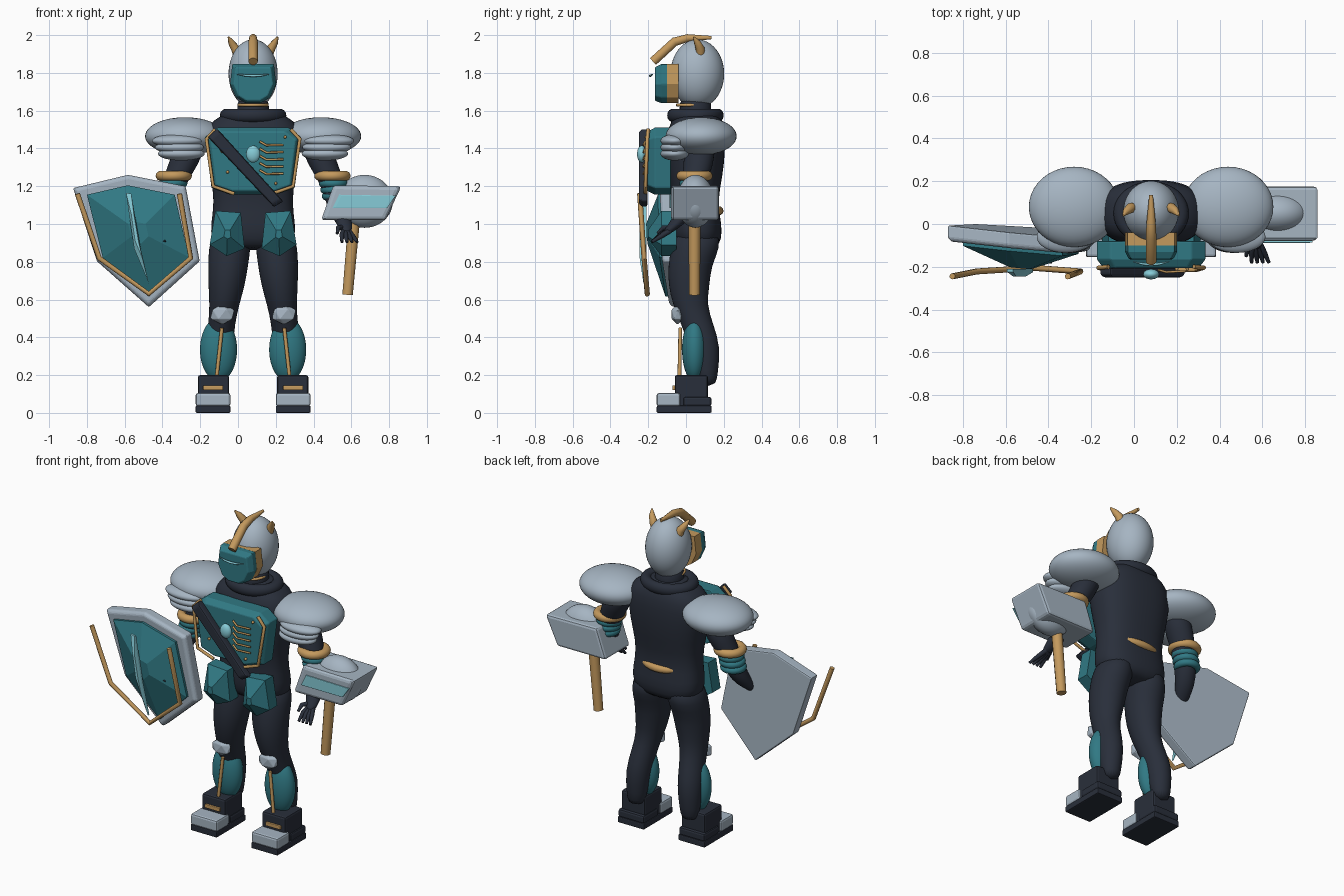
import bpy, bmesh, math
from mathutils import Vector, Matrix

if "Cube" in bpy.data.objects:
    bpy.data.objects.remove(bpy.data.objects["Cube"])

MID = 0.08  # x of the body's own centre line


def material(name, *rgb):
    m = bpy.data.materials.new(name)
    m.use_nodes = True
    m.diffuse_color = (*rgb, 1)
    m.node_tree.nodes["Principled BSDF"].inputs["Base Color"].default_value = (*rgb, 1)
    return m


TEAL = material("teal armour", 0.03, 0.19, 0.23)
GREY = material("pale steel", 0.38, 0.46, 0.54)
DARK = material("dark undersuit", 0.022, 0.028, 0.043)
GOLD = material("gold trim", 0.55, 0.32, 0.11)
CYAN = material("light cyan", 0.24, 0.6, 0.68)


def finish(name, mat, bm, smooth=False, bevel=0):
    bmesh.ops.recalc_face_normals(bm, faces=bm.faces)
    for face in bm.faces:
        face.smooth = smooth
    mesh = bpy.data.meshes.new(name)
    bm.to_mesh(mesh)
    bm.free()
    mesh.materials.append(mat)
    obj = bpy.data.objects.new(name, mesh)
    bpy.context.collection.objects.link(obj)
    if bevel:
        mod = obj.modifiers.new("soft edges", "BEVEL")
        mod.width, mod.segments = bevel, 2
    return obj


def skin_rings(bm, rings):
    """Join equal rings of points with quads and cap both ends."""
    rows = [[bm.verts.new(p) for p in ring] for ring in rings]
    n = len(rows[0])
    for a, b in zip(rows, rows[1:]):
        for i in range(n):
            j = (i + 1) % n
            bm.faces.new((a[i], a[j], b[j], b[i]))
    bm.faces.new(rows[0])
    bm.faces.new(rows[-1])


def ellipsoid(name, mat, centre, radii):
    bm = bmesh.new()
    bmesh.ops.create_uvsphere(bm, u_segments=40, v_segments=24, radius=1)
    bm.transform(Matrix.Translation(centre) @ Matrix.Diagonal((*radii, 1)))
    return finish(name, mat, bm, smooth=True)


def box(name, mat, centre, size, bevel=0.012):
    bm = bmesh.new()
    bmesh.ops.create_cube(bm, size=1)
    bm.transform(Matrix.Translation(centre) @ Matrix.Diagonal((*size, 1)))
    return finish(name, mat, bm, bevel=bevel)


def ring(name, mat, centre, major, minor, squash=1):
    bpy.ops.mesh.primitive_torus_add(location=centre, major_radius=major, minor_radius=minor,
                                     major_segments=40, minor_segments=14)
    obj = bpy.context.object
    obj.name, obj.scale.y = name, squash
    obj.data.materials.append(mat)
    bpy.ops.object.shade_smooth()


def loft(name, mat, sections, power=2.0):
    """Horizontal rounded sections, each x, y, z, x radius, y radius."""
    def bend(v):
        return math.copysign(abs(v) ** (2 / power), v)
    angles = [math.tau * i / 28 for i in range(28)]
    bm = bmesh.new()
    skin_rings(bm, [[(x + rx * bend(math.cos(a)), y + ry * bend(math.sin(a)), z) for a in angles]
                    for x, y, z, rx, ry in sections])
    obj = finish(name, mat, bm, smooth=True)
    mod = obj.modifiers.new("smooth form", "SUBSURF")
    mod.levels = mod.render_levels = 1


def slab(name, mat, outline, back, rim, crown, shrink=0.9, lean=(0, 0), bevel=0):
    """Front-facing plate whose face rises from the rim to a smaller crown."""
    mid = sum((Vector(p) for p in outline), Vector((0, 0))) / len(outline)
    rows = []
    for y, scale in ((back, 1), (rim, 1), (crown, shrink)):
        flat = [mid + (Vector(p) - mid) * scale for p in outline]
        rows.append([(p.x, y + (p - mid).dot(Vector(lean)), p.y) for p in flat])
    bm = bmesh.new()
    skin_rings(bm, rows)
    return finish(name, mat, bm, bevel=bevel)


def tube(name, mat, points, radii):
    curve = bpy.data.curves.new(name, "CURVE")
    curve.dimensions, curve.bevel_depth, curve.bevel_resolution = "3D", 1, 3
    curve.use_fill_caps = True
    line = curve.splines.new("POLY")
    line.points.add(len(points) - 1)
    for i, (point, co) in enumerate(zip(line.points, points)):
        point.co = (*co, 1)
        point.radius = radii[i] if isinstance(radii, (list, tuple)) else radii
    obj = bpy.data.objects.new(name, curve)
    bpy.context.collection.objects.link(obj)
    bpy.ops.object.select_all(action="DESELECT")
    obj.select_set(True)
    bpy.context.view_layer.objects.active = obj
    obj.data.materials.append(mat)
    bpy.ops.object.convert(target="MESH")
    bpy.ops.object.shade_smooth_by_angle(angle=math.radians(50))


def both(half):
    """Close a half outline (offset, height) by mirroring on the centre line."""
    return [(MID + d, z) for d, z in half] + [(MID - d, z) for d, z in reversed(half)]


# Torso, collar and belt
loft("torso", DARK, [(MID, y, z, rx, ry) for z, rx, y, ry in (
    (1.61, .09, .06, .09), (1.57, .18, .06, .12), (1.52, .25, .055, .15), (1.4, .255, .05, .16),
    (1.25, .225, .05, .145), (1.12, .205, .05, .115), (1, .225, .055, .135),
    (.92, .225, .06, .13), (.86, .16, .06, .1))], power=2.5)
ring("collar", DARK, (MID, .05, 1.575), .14, .036, .85)
loft("neck", DARK, [(MID, .05, z, .085, .085) for z in (1.5, 1.6, 1.68)])
ring("neck_chain", GOLD, (MID, .03, 1.63), .075, .008)
tube("back_belt", GOLD, [(MID + .17 * math.sin(a), .04 + .135 * math.cos(a), 1.1 - .03 * math.cos(a))
                         for a in (k * .2 for k in range(-6, 7))],
     [.008 + .016 * math.cos(k * .25) for k in range(-6, 7)])

# Head, mask and horns
ellipsoid("helmet", GREY, (MID, .06, 1.795), (.13, .142, .182))
mask = both([(.11, 1.847), (.122, 1.74), (.09, 1.67), (.04, 1.64)])
slab("mask_frame", GOLD, mask, -.04, -.1, -.1, .98)
slab("mask", TEAL, mask, -.095, -.13, -.165, .85, bevel=.006)
tube("visor_slit", CYAN, [(MID + d, -.19 + d * d * 2, 1.785 + d * d) for d in (-.085, -.04, 0, .04, .085)],
     [.002, .006, .007, .006, .002])
tube("centre_horn", GOLD, [(MID, -.175, 1.86), (MID, -.06, 1.965), (MID, .01, 1.985), (MID, .135, 1.987)],
     [.025, .025, .021, .009])

# Chest plate with its ornaments
slab("chest_plate", TEAL, both([(.19, 1.51), (.255, 1.46), (.22, 1.19), (.12, 1.155)]),
     -.08, -.165, -.205, .88, bevel=.006)
slab("strap", DARK, [(-.16, 1.46), (-.11, 1.505), (.24, 1.12), (.19, 1.09)], -.205, -.235, -.25, .92, bevel=.008)
ellipsoid("chest_gem", CYAN, (MID, -.235, 1.37), (.037, .024, .045))
for k in range(5):
    z = 1.425 - k * .038
    tube(f"chest_rib_{k}", GOLD, [(.115, -.215, z + .012), (.15, -.225, z - .008), (.24, -.22, z - .006)], .006)
for k, (x, z) in enumerate(((.25, 1.46), (-.085, 1.385), (-.055, 1.275), (.2, 1.215))):
    ellipsoid(f"chest_rivet_{k}", GOLD, (x, -.208, z), (.008, .012, .008))

for side, label in ((-1, "right"), (1, "left")):
    def at(d, y, z):
        return (MID + side * d, y, z)

    tube(f"{label}_horn", GOLD, [at(.075, .075, 1.88), at(.095, .075, 1.93), at(.115, .06, 1.96), at(.13, .04, 1.99)],
         [.026, .024, .018, .005])
    tube(f"{label}_chest_trim", GOLD, [at(.2, -.2, 1.5), at(.247, -.205, 1.45), at(.212, -.215, 1.2),
                                      at(.1, -.215, 1.16)], .01)
    # Shoulder, arm and hand
    ellipsoid(f"{label}_shoulder", GREY, at(.36, .08, 1.465), (.212, .188, .1))
    for k in range(3):
        ellipsoid(f"{label}_shoulder_plate_{k}", GREY, at(.4 - k * .01, -.06, 1.44 - k * .034),
                  (.135 - k * .006, .075, .036))
    loft(f"{label}_arm", DARK, [(*at(d, y, z), r, r) for d, y, z, r in (
        (.32, .08, 1.45, .085), (.37, .065, 1.31, .08), (.42, .045, 1.22, .065), (.45, .02, 1.1, .062),
        (.475, -.03, 1.02, .048), (.49, -.075, .98, .034), (.495, -.1, .95, .026))])
    ring(f"{label}_gold_band", GOLD, at(.42, .045, 1.255), .07, .026)
    for k in range(3):
        ring(f"{label}_cuff_{k}", TEAL, at(.425 + k * .008, .042, 1.215 - k * .034), .055, .022)
    for k in range(4):
        d = .47 + k * .02
        tube(f"{label}_finger_{k}", DARK, [at(.48 + k * .008, -.085, .965), at(d, -.135, .945 - k * .004),
                                          at(d + k * .007, -.18, .905)], [.015, .013, .008])
    tube(f"{label}_thumb", DARK, [at(.48, -.07, .98), at(.45, -.12, .98), at(.445, -.15, .95)], [.016, .013, .008])

    # Hip guard, leg, greave and knee
    slab(f"{label}_hip_guard", TEAL, [(MID + side * d, z) for d, z in (
        (.2, 1.07), (.065, 1.06), (.045, .87), (.14, .83), (.23, .89))], -.05, -.13, -.2, .2)
    loft(f"{label}_leg", DARK, [(*at(d, y, z), rx, ry) for z, d, rx, y, ry in (
        (.97, .11, .1, .06, .12), (.87, .125, .112, .05, .13), (.78, .132, .106, .02, .115),
        (.68, .14, .098, .015, .11), (.57, .152, .078, .02, .09), (.47, .167, .07, .06, .085),
        (.35, .18, .075, .1, .083), (.22, .185, .06, .11, .06), (.14, .187, .052, .115, .045))])
    ellipsoid(f"{label}_greave", TEAL, at(.183, .045, .335), (.098, .066, .168))
    tube(f"{label}_greave_strip", GOLD, [at(.165, -.03, .45), at(.192, -.035, .2)], .01)
    bm = bmesh.new()
    bmesh.ops.create_icosphere(bm, subdivisions=1, radius=1)
    bm.transform(Matrix.Translation(at(.163, -.045, .522)) @ Matrix.Diagonal((.072, .036, .056, 1)))
    finish(f"{label}_knee_pad", GREY, bm, bevel=.004)

    # Boot
    box(f"{label}_sole", DARK, at(.212, -.01, .019), (.184, .29, .038), .006)
    box(f"{label}_heel", DARK, at(.212, .06, .06), (.18, .15, .05))
    box(f"{label}_boot", DARK, at(.21, .028, .115), (.165, .175, .17))
    box(f"{label}_toe_cap", GREY, at(.212, -.093, .07), (.184, .125, .07))
    box(f"{label}_boot_buckle", GOLD, at(.212, -.064, .133), (.105, .016, .024), .004)

# Hammer
slab("hammer_head", GREY, [(.505, 1.205), (.865, 1.2), (.78, 1.02), (.44, 1.02)], .175, -.065, -.08, .95, bevel=.018)
ellipsoid("hammer_dome", GREY, (.67, .05, 1.12), (.15, .1, .14))
slab("hammer_panel", CYAN, [(.535, 1.155), (.835, 1.15), (.79, 1.085), (.5, 1.085)], -.079, -.087, -.088)
tube("hammer_handle", GOLD, [(.62, .045, 1.08), (.58, .045, .625)], [.033, .029])

# Shield
lean = (-.1, -.05)
slab("shield", GREY, [(-.873, 1.19), (-.583, 1.26), (-.277, 1.2), (-.203, .803), (-.472, .56), (-.747, .803)],
     -.03, -.09, -.105, .95, lean, .008)
slab("shield_panel", TEAL, [(-.8, 1.155), (-.583, 1.205), (-.335, 1.155), (-.26, .825), (-.472, .615), (-.715, .82)],
     -.09, -.12, -.205, .2, lean)
slab("shield_stripe", CYAN, [(-.593, 1.165), (-.565, 1.16), (-.515, .87), (-.472, .685), (-.55, .87)],
     -.21, -.225, -.245, .5)
tube("shield_trim", GOLD, [(-.85, -.245, 1.16), (-.735, -.222, .82), (-.472, -.205, .63),
                           (-.25, -.222, .82), (-.31, -.245, 1.16)], .014)
